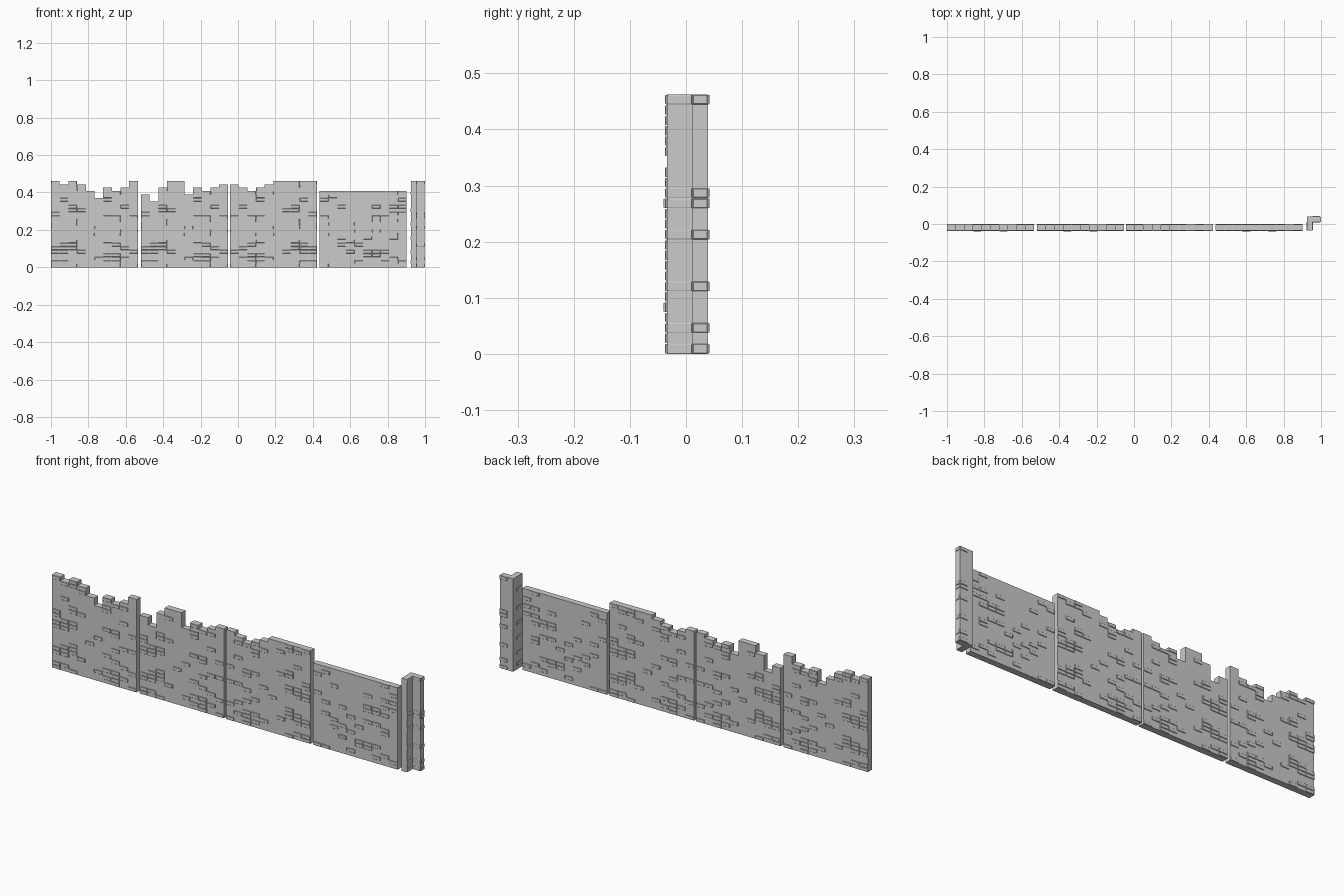
import bpy, bmesh
from mathutils import Vector

if "Cube" in bpy.data.objects:
    bpy.data.objects.remove(bpy.data.objects["Cube"])

BW, BH = 0.0465, 0.0185        # brick size
Y0, Y1 = -0.034, -0.003        # wall front and back planes
OUT = 0.003                    # how far proud bricks stand out

# Columns of the proud bricks, one word per course from top to bottom ("-" = none)
MASK = ("02 12 36 578 6 16 - 28 23 0 0679 127 012 015 89 47 - "
        "26 127 0128 0139 67 578 0167 0279").split()
LOW_MASK = ("- - - 8 1 09 - 2689 - 89 067 678 13 - 467 18 258 3 "
            "24 - 3567 56 8 479 01").split()


def finish(bm, name):
    bmesh.ops.recalc_face_normals(bm, faces=bm.faces)
    mesh = bpy.data.meshes.new(name)
    bm.to_mesh(mesh)
    bm.free()
    obj = bpy.data.objects.new(name, mesh)
    bpy.context.collection.objects.link(obj)
    return obj


def extrude_outline(bm, pts, vec):
    face = bm.faces.new([bm.verts.new(p) for p in pts])
    res = bmesh.ops.extrude_face_region(bm, geom=[face], use_keep_orig=True)
    verts = [v for v in res["geom"] if isinstance(v, bmesh.types.BMVert)]
    bmesh.ops.translate(bm, verts=verts, vec=vec)


def proud_brick(bm, origin, along, normal, width, depth=OUT):
    """Chamfered brick on a vertical face: origin is its lower corner."""
    o, a, n, up = (Vector(v) for v in (origin, along, normal, (0, 0, 1)))
    rings = []
    for inset, d in ((0.0008, -0.001), (0.0008, depth * 0.6), (0.002, depth)):
        rings.append([bm.verts.new(o + a * s + up * t + n * d) for s, t in (
            (inset, inset), (width - inset, inset),
            (width - inset, BH - inset), (inset, BH - inset))])
    for lo, hi in zip(rings, rings[1:]):
        for i in range(4):
            j = (i + 1) % 4
            bm.faces.new((lo[i], lo[j], hi[j], hi[i]))
    bm.faces.new(rings[0][::-1])
    bm.faces.new(rings[-1])


def wall_panel(name, x0, heights, mask, flip=False):
    bm = bmesh.new()
    # Stepped outline, walking along the broken top
    pts = [(x0, Y0, 0)]
    for c, h in enumerate(heights):
        z = h * BH
        if c == 0 or h != heights[c - 1]:
            pts.append((x0 + c * BW, Y0, z))
        if c == len(heights) - 1 or h != heights[c + 1]:
            pts.append((x0 + (c + 1) * BW, Y0, z))
    pts.append((x0 + len(heights) * BW, Y0, 0))
    extrude_outline(bm, pts, (0, Y1 - Y0, 0))
    # Proud bricks on both faces
    for i, word in enumerate(mask):
        row = len(mask) - 1 - i
        for ch in word.replace("-", ""):
            c = 9 - int(ch) if flip else int(ch)
            if row < heights[c]:
                d = 0.006 if (row, c) in ((14, 6), (4, 3)) else OUT
                x, z = x0 + c * BW, row * BH
                proud_brick(bm, (x, Y0, z), (1, 0, 0), (0, -1, 0), BW, d)
                proud_brick(bm, (x, Y1, z), (1, 0, 0), (0, 1, 0), BW)
    return finish(bm, name)


# Broken-topped wall sections and the level, lower one
wall_panel("ruined_wall_left", -1.0,
           (25, 24, 25, 24, 22, 20, 23, 22, 23, 25), MASK)
wall_panel("ruined_wall_middle", -0.519,
           (21, 19, 23, 25, 25, 21, 23, 22, 23, 24), MASK)
wall_panel("ruined_wall_right", -0.043,
           (24, 23, 22, 23, 24, 25, 25, 25, 25, 25), MASK, flip=True)
wall_panel("level_wall", 0.437, (22,) * 10, LOW_MASK)

# L-shaped corner post
bm = bmesh.new()
XL, XI, XR, YF, YI, YB = 0.925, 0.954, 0.997, Y0, 0.011, 0.039
extrude_outline(bm, [(x, y, 0) for x, y in (
    (XL, YF), (XI, YF), (XI, YI), (XR, YI), (XR, YB), (XL, YB))], (0, 0, 25 * BH))
for row in (0, 2, 6, 11, 14, 15, 24):
    z = row * BH
    proud_brick(bm, (XI, YF, z), (0, 1, 0), (1, 0, 0), YI - YF, 0.002)   # inner leg
    proud_brick(bm, (XI, YI, z), (1, 0, 0), (0, -1, 0), XR - XI, 0.002)  # inner arm
    proud_brick(bm, (XR, YI, z), (0, 1, 0), (1, 0, 0), YB - YI)          # arm end
    proud_brick(bm, (XI, YB, z), (1, 0, 0), (0, 1, 0), XR - XI)          # back
for row in (1, 4, 8, 12, 16, 21):
    proud_brick(bm, (XL, YF, row * BH), (0, 1, 0), (-1, 0, 0), BW)       # outer leg
finish(bm, "corner_post")
